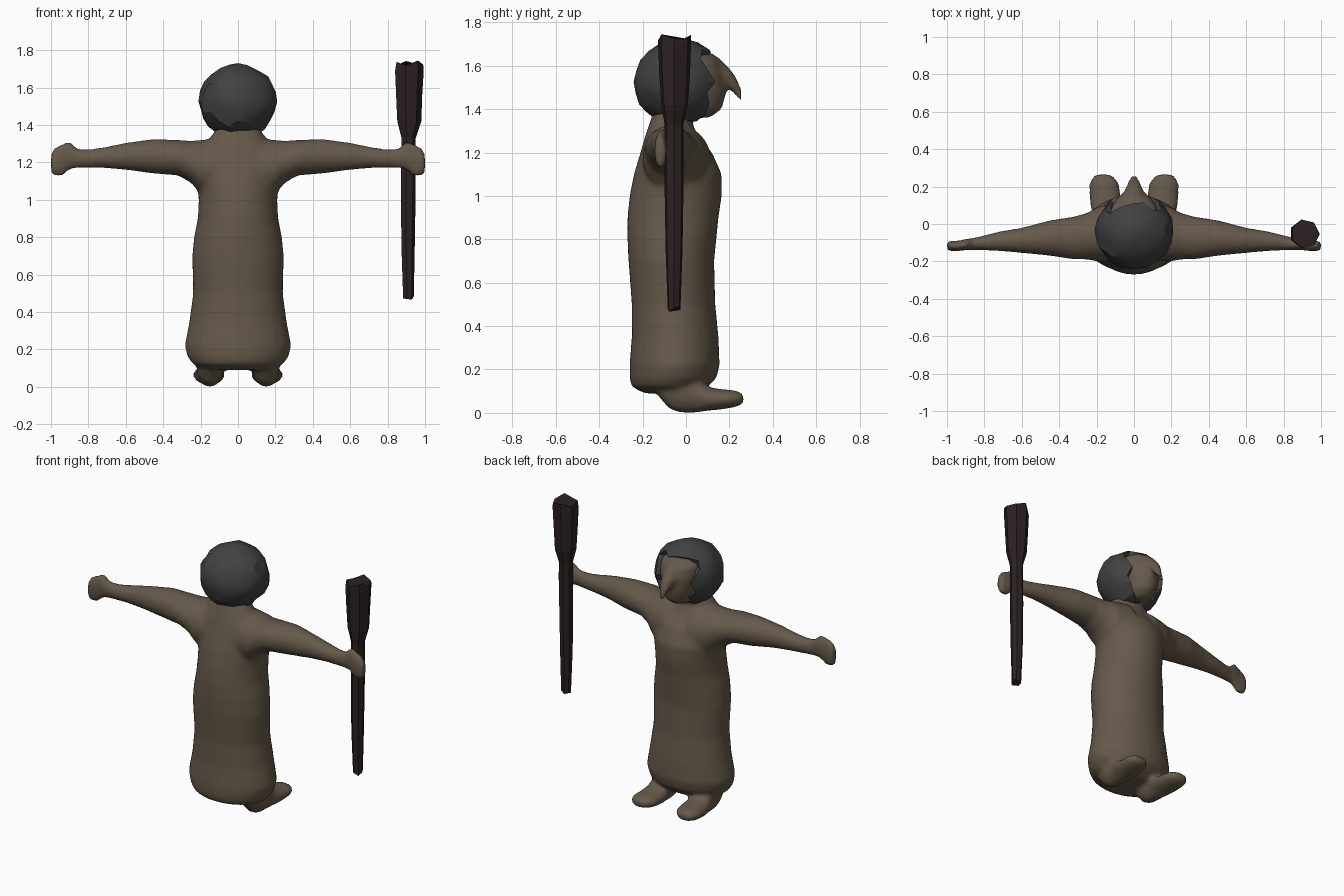
import bpy, bmesh, math, random
from mathutils import Vector

random.seed(4)
cube = bpy.data.objects.get("Cube")
if cube:
    bpy.data.objects.remove(cube, do_unlink=True)


def material(name, rgb):
    m = bpy.data.materials.new(name)
    m.use_nodes = True
    m.diffuse_color = (*rgb, 1)
    bsdf = m.node_tree.nodes["Principled BSDF"]
    bsdf.inputs["Base Color"].default_value = (*rgb, 1)
    bsdf.inputs["Roughness"].default_value = 0.9
    return m


skin = material("brown skin", (0.13, 0.10, 0.068))
grey = material("dark grey hair", (0.052, 0.053, 0.055))
wood = material("dark wood", (0.025, 0.015, 0.016))


def tube(bm, axis, rows, n=24, side=1, ragged=0.0):
    """Closed loft along an axis; row = (position, a0, a1, b0, b1)."""
    rings = []
    for i, (t, a0, a1, b0, b1) in enumerate(rows):
        ring = []
        for k in range(n):
            ang = 2 * math.pi * k / n
            p = [(a0 + a1) / 2 + (a1 - a0) / 2 * math.cos(ang),
                 (b0 + b1) / 2 + (b1 - b0) / 2 * math.sin(ang)]
            end = i in (0, len(rows) - 1)
            p.insert(axis, t + (random.uniform(-ragged, ragged) if end else 0))
            ring.append(bm.verts.new((p[0] * side, p[1], p[2])))
        rings.append(ring)
    faces = [bm.faces.new(rings[0]), bm.faces.new(rings[-1])]
    for r, s in zip(rings, rings[1:]):
        for k in range(n):
            j = (k + 1) % n
            faces.append(bm.faces.new((r[k], r[j], s[j], s[k])))
    bmesh.ops.recalc_face_normals(bm, faces=faces)


def finish(bm, name, mat):
    me = bpy.data.meshes.new(name)
    bm.to_mesh(me)
    bm.free()
    me.materials.append(mat)
    ob = bpy.data.objects.new(name, me)
    bpy.context.collection.objects.link(ob)
    return ob


# Body: torso, neck, arms, feet and face blended into one soft skin
bm = bmesh.new()
torso = [(0.09, 0.17, -0.19, 0.05), (0.12, 0.24, -0.25, 0.10),
         (0.16, 0.27, -0.26, 0.14), (0.22, 0.285, -0.26, 0.155),
         (0.35, 0.26, -0.25, 0.15), (0.50, 0.24, -0.25, 0.135),
         (0.70, 0.245, -0.265, 0.13), (0.80, 0.235, -0.27, 0.14),
         (0.90, 0.215, -0.27, 0.15), (1.00, 0.21, -0.26, 0.165),
         (1.10, 0.22, -0.24, 0.165), (1.20, 0.23, -0.21, 0.12),
         (1.27, 0.21, -0.19, 0.06), (1.33, 0.15, -0.17, 0.03),
         (1.42, 0.09, -0.14, 0.04)]
tube(bm, 2, [(z, -w, w, y0, y1) for z, w, y0, y1 in torso], 32)
arm = [(0.08, -0.20, 0.12, 0.99, 1.33), (0.20, -0.20, 0.09, 1.03, 1.32),
       (0.25, -0.19, 0.06, 1.09, 1.315), (0.32, -0.19, 0.04, 1.13, 1.32),
       (0.45, -0.17, 0.02, 1.14, 1.325), (0.60, -0.155, -0.02, 1.16, 1.305),
       (0.72, -0.145, -0.04, 1.17, 1.28), (0.80, -0.14, -0.06, 1.17, 1.27),
       (0.86, -0.14, -0.075, 1.17, 1.275), (0.90, -0.14, -0.08, 1.16, 1.315),
       (0.94, -0.145, -0.09, 1.125, 1.30), (0.98, -0.145, -0.09, 1.125, 1.28),
       (1.00, -0.14, -0.095, 1.14, 1.25)]
foot = [(-0.13, 0.11, 0.19, 0.08, 0.14), (-0.08, 0.09, 0.21, 0.02, 0.20),
        (-0.03, 0.08, 0.22, 0.0, 0.20), (0.05, 0.08, 0.22, 0.0, 0.17),
        (0.10, 0.07, 0.235, 0.01, 0.12), (0.16, 0.07, 0.24, 0.015, 0.11),
        (0.22, 0.08, 0.24, 0.025, 0.105), (0.265, 0.12, 0.21, 0.04, 0.09)]
for side in (1, -1):
    tube(bm, 0, arm, 24, side)
    tube(bm, 1, foot, 20, side)
# Face with brow ridges
face = [(1.36, -0.06, 0.06, -0.08, 0.11), (1.40, -0.09, 0.09, -0.1, 0.165),
        (1.47, -0.11, 0.11, -0.1, 0.185), (1.56, -0.13, 0.13, -0.1, 0.18),
        (1.62, -0.13, 0.13, -0.1, 0.16), (1.66, -0.09, 0.09, -0.1, 0.12)]
tube(bm, 2, face)
# Hooked nose
nose = [(0.08, -0.06, 0.06, 1.48, 1.66), (0.15, -0.055, 0.055, 1.48, 1.64),
        (0.19, -0.045, 0.045, 1.50, 1.60), (0.22, -0.035, 0.035, 1.475, 1.565),
        (0.245, -0.022, 0.022, 1.44, 1.52), (0.26, -0.01, 0.01, 1.44, 1.475)]
tube(bm, 1, nose, 16)
body = finish(bm, "body", skin)
remesh = body.modifiers.new("blend", 'REMESH')
remesh.mode = 'VOXEL'
remesh.voxel_size = 0.014
remesh.use_smooth_shade = True
smooth = body.modifiers.new("soften", 'SMOOTH')
smooth.factor = 0.5
smooth.iterations = 5

# Shaggy hair: rough ball, hollowed in front of the face and neck
bm = bmesh.new()
bmesh.ops.create_icosphere(bm, subdivisions=3, radius=1)
for v in bm.verts:
    s = random.uniform(0.95, 1.03)
    v.co = Vector((v.co.x * 0.21 * s, v.co.y * 0.205 * s - 0.035,
                   v.co.z * 0.2 * s + 1.525))
    opening = 0.06 + 0.4 * max(0, v.co.z - 1.38)
    if abs(v.co.x) < min(opening, 0.125) and v.co.z < 1.64:
        v.co.y = min(v.co.y, 0.05)
hair = finish(bm, "hair", grey)
hair.data.shade_smooth()
bpy.context.view_layer.objects.active = hair
hair.select_set(True)
bpy.ops.object.shade_smooth_by_angle(angle=math.radians(25))
hair.select_set(False)

# Wooden club held in the left hand
bm = bmesh.new()
club = [(0.48, 0.88, 0.94, -0.085, -0.025), (0.75, 0.87, 0.945, -0.095, -0.015),
        (1.05, 0.867, 0.95, -0.10, -0.01), (1.33, 0.87, 0.95, -0.10, -0.01),
        (1.42, 0.845, 0.98, -0.115, 0.01), (1.56, 0.838, 0.985, -0.125, 0.02),
        (1.69, 0.832, 0.993, -0.13, 0.025), (1.73, 0.84, 0.99, -0.13, 0.025)]
tube(bm, 2, club, 7, ragged=0.015)
finish(bm, "club", wood)
